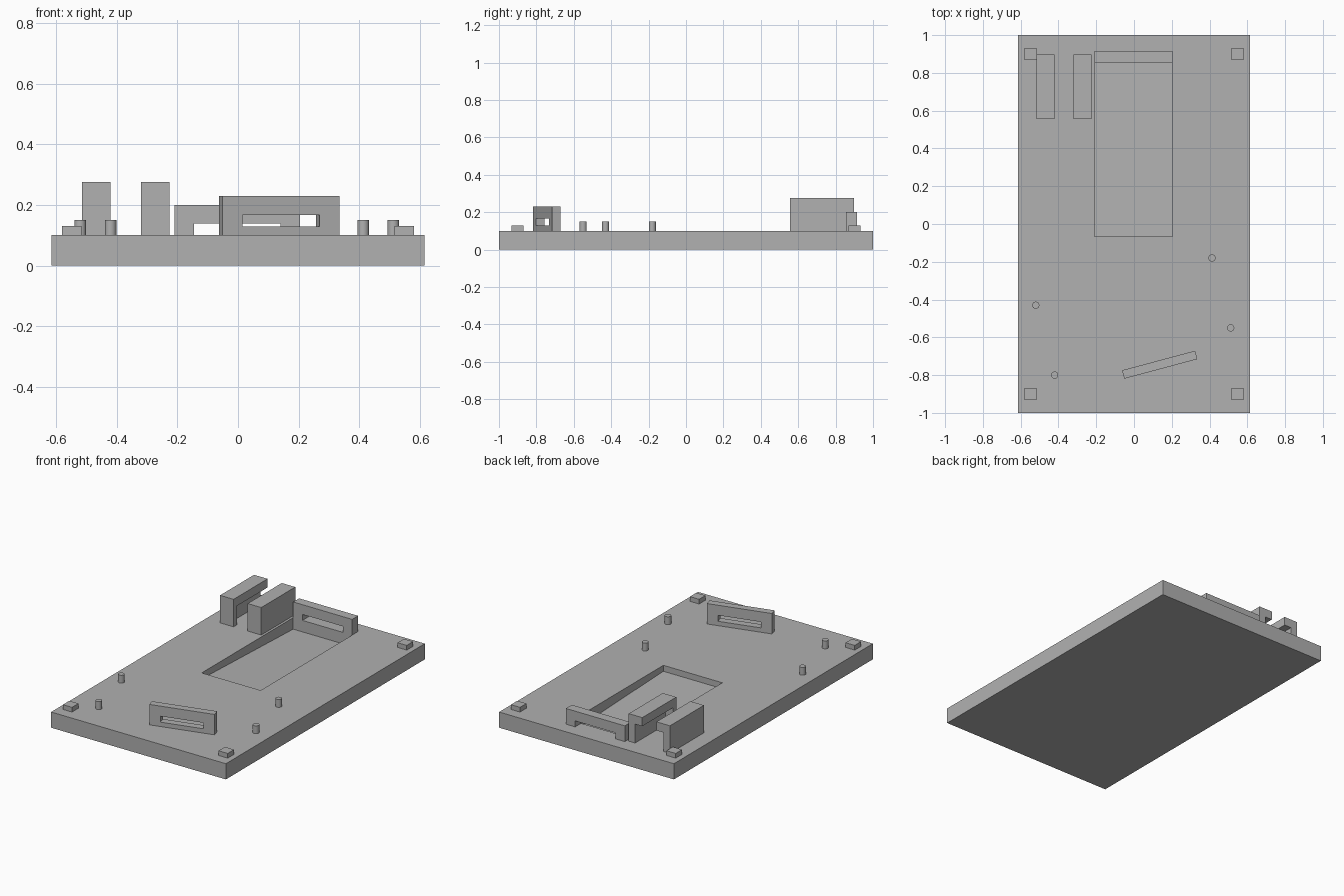
import bpy
import bmesh
from math import radians
from mathutils import Matrix

default = bpy.data.objects.get("Cube")
if default:
    bpy.data.objects.remove(default, do_unlink=True)

grey = bpy.data.materials.new("mid_grey")
grey.use_nodes = True
GREY = (0.44, 0.44, 0.44, 1)
grey.diffuse_color = GREY
grey.node_tree.nodes["Principled BSDF"].inputs["Base Color"].default_value = GREY

TOP = 0.1  # top surface of the base plate


def finish(name, bm):
    bmesh.ops.recalc_face_normals(bm, faces=bm.faces)
    mesh = bpy.data.meshes.new(name)
    bm.to_mesh(mesh)
    bm.free()
    mesh.materials.append(grey)
    obj = bpy.data.objects.new(name, mesh)
    bpy.context.collection.objects.link(obj)
    return obj


def box(name, x, y, z):
    """Box given by its (min, max) range on each axis."""
    bm = bmesh.new()
    bmesh.ops.create_cube(bm, size=1)
    for v in bm.verts:
        v.co = [r[0] if c < 0 else r[1] for r, c in zip((x, y, z), v.co)]
    return finish(name, bm)


def side_prism(name, profile, x0, x1):
    """Extrude a y-z profile along x."""
    bm = bmesh.new()
    face = bm.faces.new([bm.verts.new((x0, y, z)) for y, z in profile])
    grown = bmesh.ops.extrude_face_region(bm, geom=[face])["geom"]
    moved = [g for g in grown if isinstance(g, bmesh.types.BMVert)]
    bmesh.ops.translate(bm, verts=moved, vec=(x1 - x0, 0, 0))
    return finish(name, bm)


def cut(target, cutter):
    """Subtract the cutter, then discard it."""
    cutter.hide_render = True
    mod = target.modifiers.new("cut", "BOOLEAN")
    mod.operation = "DIFFERENCE"
    mod.solver = "EXACT"
    mod.object = cutter
    bpy.context.view_layer.objects.active = target
    bpy.ops.object.modifier_apply(modifier=mod.name)
    bpy.data.objects.remove(cutter, do_unlink=True)


# Base plate with a pocket whose floor slopes down to the back
base = box("base_plate", (-0.615, 0.615), (-1, 1), (0, TOP))
pocket = [(-0.065, 0.2), (-0.065, 0.062), (0.855, 0.027), (0.855, 0.2)]
cut(base, side_prism("pocket_cutter", pocket, -0.21, 0.205))

# Bridge behind the pocket, open underneath
bridge = box("pocket_bridge", (-0.21, 0.205), (0.855, 0.915), (TOP, 0.2))
cut(bridge, box("bridge_cutter", (-0.145, 0.14), (0.8, 1), (0, 0.138)))

# Two tall rails, hollow on the sides that face each other
for side, sign in (("right", -1), ("left", 1)):
    mid = -0.37

    def span(a, b):
        return sorted((mid + sign * a, mid + sign * b))

    rail = box(side + "_rail", span(0.05, 0.145), (0.555, 0.897), (TOP, 0.275))
    cut(rail, box("rail_cutter", span(0, 0.1), (0.59, 1), (0, 0.22)))

# Angled slotted plate near the front
holder = box("slotted_plate", (-0.2, 0.2), (-0.023, 0.023), (TOP, 0.23))
cut(holder, box("slot_cutter", (-0.132, 0.132), (-0.1, 0.1), (0.128, 0.166)))
holder.data.transform(Matrix.Translation((0.136, -0.745, 0)) @ Matrix.Rotation(radians(15), 4, "Z"))

# Round pegs
for i, (x, y) in enumerate([(-0.52, -0.43), (0.413, -0.18), (0.512, -0.55), (-0.42, -0.8)], 1):
    bm = bmesh.new()
    bmesh.ops.create_cone(bm, cap_ends=True, segments=32, radius1=0.019, radius2=0.019,
                          depth=0.05, matrix=Matrix.Translation((x, y, TOP + 0.025)))
    peg = finish(f"peg_{i}", bm)
    for p in peg.data.polygons:
        p.use_smooth = len(p.vertices) == 4
    for e in peg.data.edges:
        a, b = (peg.data.vertices[v].co.z for v in e.vertices)
        e.use_edge_sharp = abs(a - b) < 0.01

# Small corner pads
for depth, sy in (("front", -1), ("back", 1)):
    for side, sx in (("right", -1), ("left", 1)):
        x, y, r = sx * 0.548, sy * 0.9, 0.032
        box(f"{depth}_{side}_pad", (x - r, x + r), (y - r, y + r), (TOP, 0.13))
